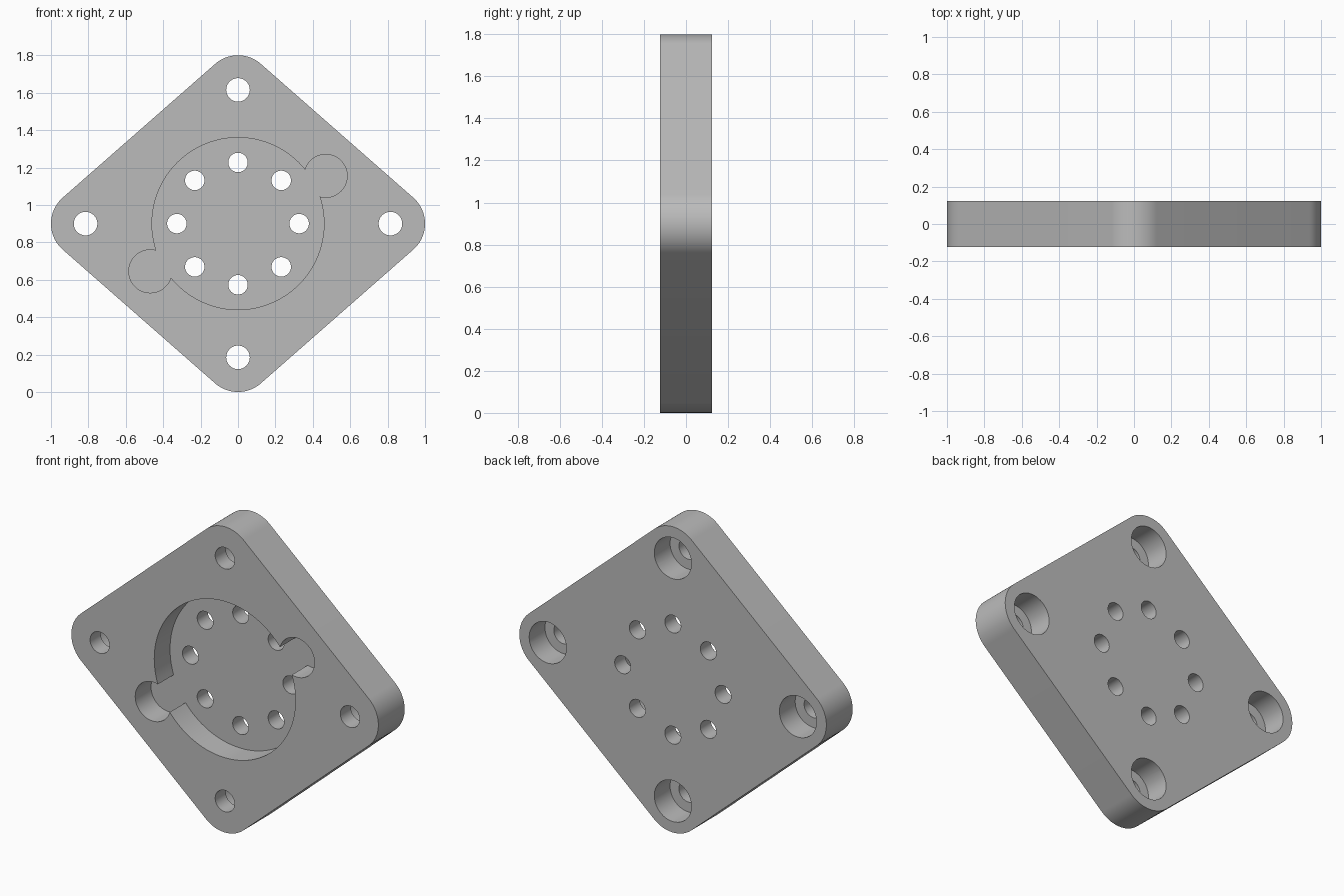
import bpy, bmesh, math
from mathutils import Matrix, Vector

cube = bpy.data.objects.get("Cube")
if cube:
    bpy.data.objects.remove(cube, do_unlink=True)

MID = 0.9            # height of the plate centre
HALF = 0.1225        # half thickness
DEPTH = 0.147        # depth of pocket and counterbores
CORNERS = [(0.815, 0), (0, 0.715), (-0.815, 0), (0, -0.715)]

grey = bpy.data.materials.new("plain_grey")
grey.use_nodes = True
grey.diffuse_color = (0.5, 0.5, 0.5, 1)
grey.node_tree.nodes["Principled BSDF"].inputs["Base Color"].default_value = (0.5, 0.5, 0.5, 1)


def prism(name, outline, y0, y1):
    """Extrude an (x, z) outline from y0 to y1."""
    bm = bmesh.new()
    face = bm.faces.new([bm.verts.new((x, y0, MID + z)) for x, z in outline])
    side = bmesh.ops.extrude_face_region(bm, geom=[face])["geom"]
    moved = [v for v in side if isinstance(v, bmesh.types.BMVert)]
    bmesh.ops.translate(bm, verts=moved, vec=(0, y1 - y0, 0))
    bmesh.ops.recalc_face_normals(bm, faces=bm.faces)
    mesh = bpy.data.meshes.new(name)
    bm.to_mesh(mesh)
    bm.free()
    mesh.materials.append(grey)
    obj = bpy.data.objects.new(name, mesh)
    bpy.context.collection.objects.link(obj)
    return obj


def arc(cx, cz, r, a0=0.0, a1=2 * math.pi, n=48, closed=False):
    steps = n if closed else n - 1
    return [(cx + r * math.cos(a0 + (a1 - a0) * i / steps),
             cz + r * math.sin(a0 + (a1 - a0) * i / steps)) for i in range(n)]


# Diamond plate with rounded corners: tangent arcs around the four corner centres
slope = math.atan2(0.815, 0.715)
starts = [-slope, slope, math.pi - slope, math.pi + slope]
ends = [slope, math.pi - slope, math.pi + slope, 2 * math.pi - slope]
outline = []
for (x, z), a0, a1 in zip(CORNERS, starts, ends):
    outline += arc(x, z, 0.185, a0, a1, 25)
plate = prism("mounting_plate", outline, -HALF, HALF)

cutters = []


def drill(name, x, z, r, y0=-0.3, y1=0.3, n=48):
    cutters.append(prism(name, arc(x, z, r, n=n, closed=True), y0, y1))


# Front pocket with two round side lobes
floor = -HALF + DEPTH
drill("pocket_cutter", 0, 0, 0.46, y1=floor, n=96)
for s in (1, -1):
    drill("lobe_cutter", s * 0.469, s * 0.255, 0.115, y1=floor)

# Corner bolt holes, counterbored from the back
for x, z in CORNERS:
    drill("bolt_cutter", x, z, 0.063)
    drill("counterbore_cutter", x, z, 0.121, y0=HALF - DEPTH)

# Ring of eight through holes
for i in range(8):
    a = i * math.pi / 4
    drill("ring_cutter", 0.327 * math.cos(a), 0.327 * math.sin(a), 0.052)

for c in cutters:
    c.hide_render = True
    mod = plate.modifiers.new(c.name, "BOOLEAN")
    mod.operation = "DIFFERENCE"
    mod.solver = "EXACT"
    mod.object = c

# Bake the cuts and drop the cutters
bpy.context.view_layer.update()
baked = bpy.data.meshes.new_from_object(
    plate.evaluated_get(bpy.context.evaluated_depsgraph_get()))
plate.modifiers.clear()
plate.data = baked
for c in cutters:
    bpy.data.objects.remove(c, do_unlink=True)

bpy.ops.object.select_all(action="DESELECT")
plate.select_set(True)
bpy.context.view_layer.objects.active = plate
bpy.ops.object.shade_smooth_by_angle(angle=math.radians(30))
